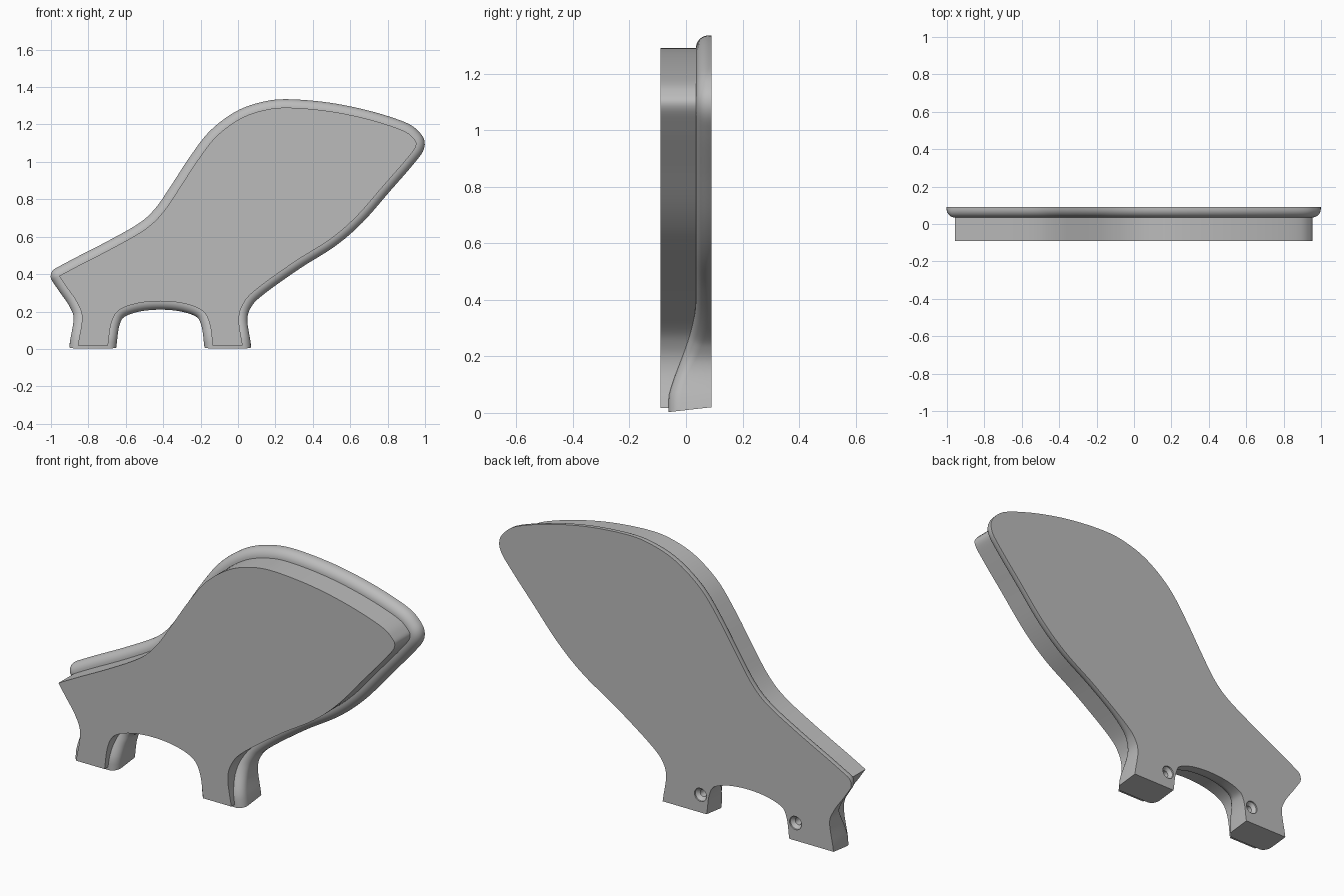
import bpy, bmesh, math
from mathutils import Vector

cube = bpy.data.objects.get("Cube")
if cube:
    bpy.data.objects.remove(cube)

RIM = 0.045        # how far the back plate stands out past the front panel
FRONT, BACK = -0.09, 0.09
FOOT = 0.018       # height of the panel's foot soles
ARCH_X = -0.415    # middle of the arch between the feet

# Panel outline in x and z, as smooth runs that meet at sharp corners
upper_run = [(.025, FOOT), (.005, .155), (.029, .242), (.10, .32), (.305, .467),
             (.493, .586), (.633, .707), (.776, .87), (.898, 1.01), (.952, 1.085),
             (.935, 1.13), (.87, 1.173), (.69, 1.23), (.483, 1.272), (.27, 1.29),
             (.14, 1.277), (.01, 1.23), (-.118, 1.134), (-.218, 1.005),
             (-.322, .846), (-.405, .726), (-.498, .639), (-.664, .543),
             (-.85, .447), (-.957, .39)]
heel_run = [(-.957, .39), (-.92, .335), (-.862, .25), (-.834, .165), (-.857, FOOT)]
half_arch = [(-.695, FOOT), (-.678, .135), (-.638, .205), (-.54, .243)]
arch_run = (half_arch + [(ARCH_X, .255)]
            + [(2 * ARCH_X - x, z) for x, z in reversed(half_arch)])


def smooth_run(points, steps=6):
    """Catmull-Rom curve through the points, with an outward normal at each sample."""
    p = [Vector(q) for q in points]
    p = [2 * p[0] - p[1]] + p + [2 * p[-1] - p[-2]]
    out = []
    for i in range(1, len(p) - 2):
        a, b, c, d = p[i - 1:i + 3]
        last = i == len(p) - 3
        for k in range(steps + last):
            t = k / steps
            m0, m1 = (c - a) / 2, (d - b) / 2
            e, f = 2 * (b - c) + m0 + m1, 3 * (c - b) - 2 * m0 - m1
            pos = ((e * t + f) * t + m0) * t + b
            tan = ((3 * e * t + 2 * f) * t + m0).normalized()
            out.append((pos, Vector((tan.y, -tan.x))))
    return out


def loft(name, rings):
    """Closed solid through a list of equal-length rings."""
    bm = bmesh.new()
    loops = [[bm.verts.new(co) for co in ring] for ring in rings]
    n = len(loops[0])
    for r0, r1 in zip(loops, loops[1:]):
        for i in range(n):
            j = (i + 1) % n
            bm.faces.new((r0[i], r0[j], r1[j], r1[i]))
    bm.faces.new(loops[0])
    bm.faces.new(loops[-1])
    bmesh.ops.remove_doubles(bm, verts=bm.verts, dist=1e-5)
    bmesh.ops.recalc_face_normals(bm, faces=bm.faces)
    mesh = bpy.data.meshes.new(name)
    bm.to_mesh(mesh)
    bm.free()
    obj = bpy.data.objects.new(name, mesh)
    bpy.context.collection.objects.link(obj)
    return obj


# Full outline, with a fan of normals that rounds the rim about the heel tip
upper, heel, arch = map(smooth_run, (upper_run, heel_run, arch_run))
tip, n0, n1 = upper[-1][0], upper[-1][1], heel[0][1]
fan = [(tip, n0.lerp(n1, k / 6).normalized()) for k in range(1, 6)]
outline = upper + fan + heel + arch


def plate_front(z):
    """The back plate thickens forward towards the feet."""
    t = min(max((z - 0.05) / 0.36, 0), 1)
    return -0.062 + 0.097 * math.sin(t * math.pi / 2) ** 1.35


def ring(offset, depth, on_plate):
    out = []
    for pos, nrm in outline:
        q = pos + nrm * offset
        y = depth(pos.y)
        z = q.y
        if pos.y < FOOT + 0.001:      # sloping soles of the feet
            z = 0.003 + 0.017 * (y + 0.06) / 0.15 if on_plate else FOOT
        out.append((q.x, y, z))
    return out


# Body: flat front panel, rounded rim and flat back
rings = [ring(0, lambda z: FRONT, False), ring(0, plate_front, False)]
STEPS = 8
for k in range(1, STEPS + 1):
    a = k / STEPS * math.pi / 2
    rings.append(ring(RIM * math.sin(a),
                      lambda z, a=a: plate_front(z) + RIM * (1 - math.cos(a)), True))
rings.append(ring(RIM, lambda z: BACK, True))
body = loft("shaped_panel", rings)

# Countersunk screw holes in the back of the feet
profile = [(.034, BACK + .01), (.034, BACK - .008), (.018, BACK - .024), (.018, 0)]
for side in (-1, 1):
    hx, hz = ARCH_X + side * 0.27, 0.11
    circles = [[(hx + r * math.cos(i * math.tau / 32), y, hz + r * math.sin(i * math.tau / 32))
                for i in range(32)] for r, y in profile]
    cutter = loft("screw_hole_cutter", circles)
    cutter.hide_render = True
    mod = body.modifiers.new("screw_hole", 'BOOLEAN')
    mod.operation = 'DIFFERENCE'
    mod.solver = 'EXACT'
    mod.object = cutter
    bpy.context.view_layer.objects.active = body
    bpy.ops.object.modifier_apply(modifier=mod.name)
    bpy.data.objects.remove(cutter)

# Plain grey finish
grey = bpy.data.materials.new("plain_grey")
grey.use_nodes = True
color = (0.5, 0.5, 0.5, 1)
grey.diffuse_color = color
grey.node_tree.nodes["Principled BSDF"].inputs["Base Color"].default_value = color
body.data.materials.clear()
body.data.materials.append(grey)

bpy.ops.object.select_all(action='DESELECT')
body.select_set(True)
bpy.context.view_layer.objects.active = body
bpy.ops.object.shade_smooth_by_angle(angle=math.radians(35))
